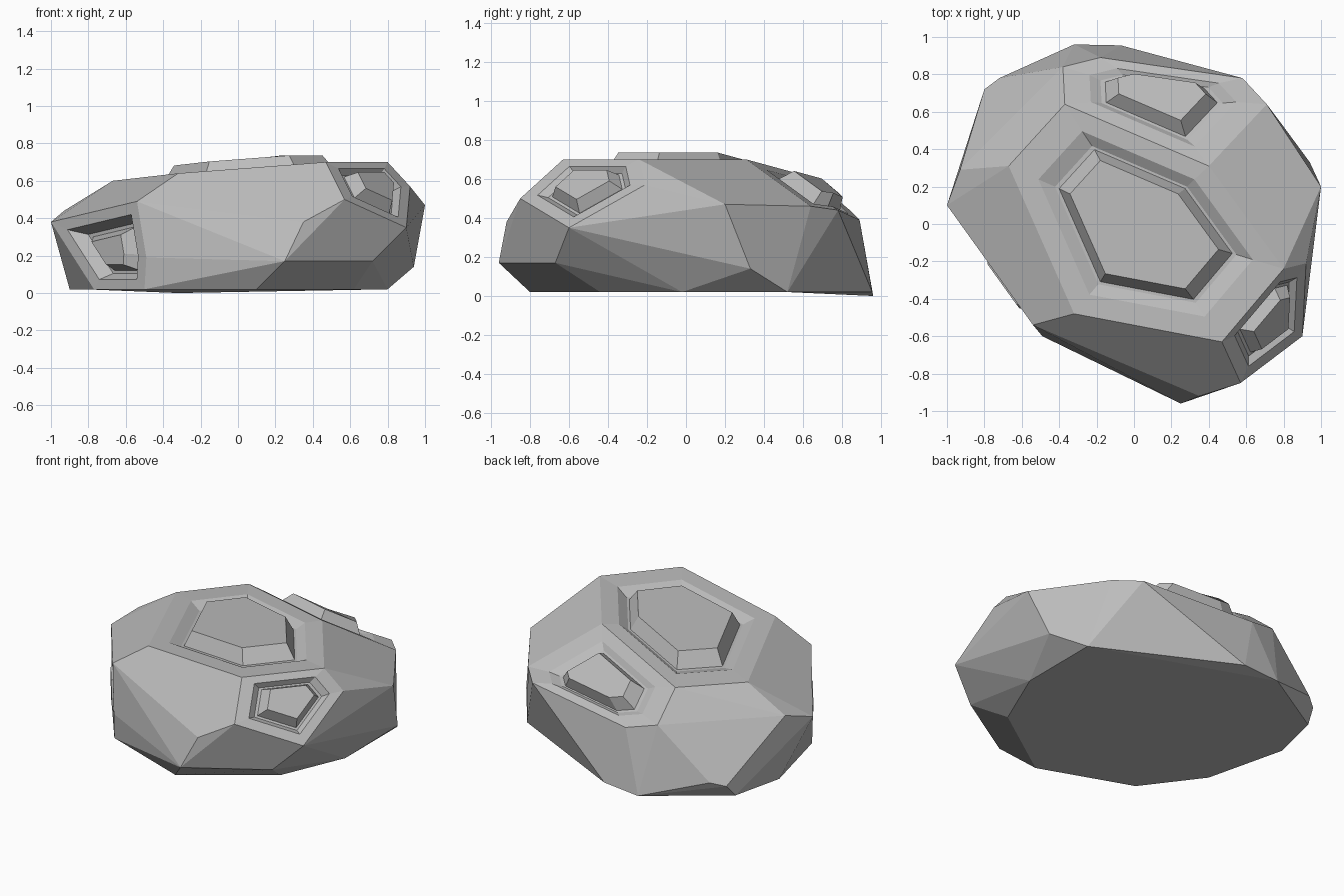
import bpy, bmesh
from mathutils import Vector

if "Cube" in bpy.data.objects:
    bpy.data.objects.remove(bpy.data.objects["Cube"])

stone = bpy.data.materials.new("stone_grey")
stone.use_nodes = True
GREY = (0.5, 0.5, 0.5, 1)
stone.diffuse_color = GREY
stone.node_tree.nodes["Principled BSDF"].inputs["Base Color"].default_value = GREY

# Corners of the boulder, from crown to base
corners = {
    "crown_left": (-.67, .31, .6), "crown_back_left": (-.37, .64, .61),
    "crown_back": (.4, .31, .7), "crown_right": (.8, -.24, .7),
    "crown_front": (.47, -.63, .7), "crown_front_left": (-.32, -.48, .64),
    "shoulder_right": (.92, -.21, .57), "shoulder_low": (.9, -.6, .35),
    "shoulder_front": (.57, -.85, .5), "nose": (.35, -.92, .38),
    "east_tip": (1, .2, .47), "back_east": (.71, .64, .46),
    "back_right": (.58, .78, .44), "back_mid": (-.18, .89, .39),
    "back_west": (-.38, .84, .44), "west_high": (-.93, .29, .44),
    "west_tip": (-1, .1, .38), "cheek_top": (-.54, -.54, .49),
    "cheek_front": (-.49, -.6, .19), "chin": (.25, -.96, .17),
    "jaw": (.72, -.67, .17), "east_low": (.94, .33, .14),
    "west_low": (-.93, .17, .18), "rear_low": (-.72, .78, .125),
    "rear_low_west": (-.8, .72, .1),
    "base_front": (.1, -.8, .02), "base_jaw": (.62, -.44, .02),
    "base_east": (.8, -.02, .02), "base_north_east": (.8, .52, .02),
    "base_back": (.48, .68, .02), "base_rear": (-.07, .955, .02),
    "base_rear_tip": (-.32, .96, 0), "base_west_rear": (-.82, .65, .02),
    "base_west": (-.9, .31, .02), "base_cheek": (-.77, -.22, .02),
    "base_cheek_front": (-.5, -.58, .02),
}

# Facets that carry a grooved, raised slab
panels = [
    ("crown_left", "crown_back_left", "crown_back", "crown_right",
     "crown_front", "crown_front_left"),
    ("crown_back_left", "crown_back", "back_east", "back_right",
     "back_mid", "back_west"),
    ("crown_front", "crown_right", "shoulder_right", "shoulder_low",
     "shoulder_front"),
    ("cheek_top", "west_tip", "base_cheek", "base_cheek_front", "cheek_front"),
]
# Ring scale about the facet centre, and height off the facet
slabs = [
    [(.78, 0), (.66, -.035), (.63, -.035), (.54, .055)],
    [(.72, 0), (.6, -.02), (.55, -.02), (.43, .06)],
    [(.74, 0), (.62, -.03), (.56, -.03), (.43, .035)],
    [(.74, 0), (.58, -.07), (.5, -.07), (.34, .01)],
]

bm = bmesh.new()
vert = {name: bm.verts.new(co) for name, co in corners.items()}
bmesh.ops.convex_hull(bm, input=list(bm.verts))


def make_facet(names):
    """Join the hull triangles between the named corners into one facet."""
    ring = {vert[n] for n in names if vert[n].is_valid}
    tris = [f for f in bm.faces if set(f.verts) <= ring]
    return bmesh.ops.dissolve_faces(bm, faces=tris)["region"][0]


def raise_slab(face, rings):
    """Replace a facet with nested rings: border, groove and slab."""
    face.normal_update()
    centre, normal = face.calc_center_median(), face.normal.copy()
    outline = list(face.verts)
    start = [v.co.copy() for v in outline]
    bm.faces.remove(face)
    for scale, height in rings:
        inner = [bm.verts.new(centre + (co - centre) * scale + normal * height)
                 for co in start]
        count = len(inner)
        for i in range(count):
            j = (i + 1) % count
            bm.faces.new((outline[i], outline[j], inner[j], inner[i]))
        outline = inner
    bm.faces.new(outline)


facets = [make_facet(names) for names in panels]

# Merge nearly flat hull triangles, leaving the slab facets alone
kept = {e for f in facets for e in f.edges}
bmesh.ops.dissolve_limit(bm, angle_limit=.1, verts=[],
                         edges=[e for e in bm.edges if e not in kept])
for facet, rings in zip(facets, slabs):
    raise_slab(facet, rings)

bmesh.ops.recalc_face_normals(bm, faces=list(bm.faces))
mesh = bpy.data.meshes.new("boulder")
bm.to_mesh(mesh)
bm.free()
mesh.materials.append(stone)
boulder = bpy.data.objects.new("boulder", mesh)
bpy.context.collection.objects.link(boulder)
